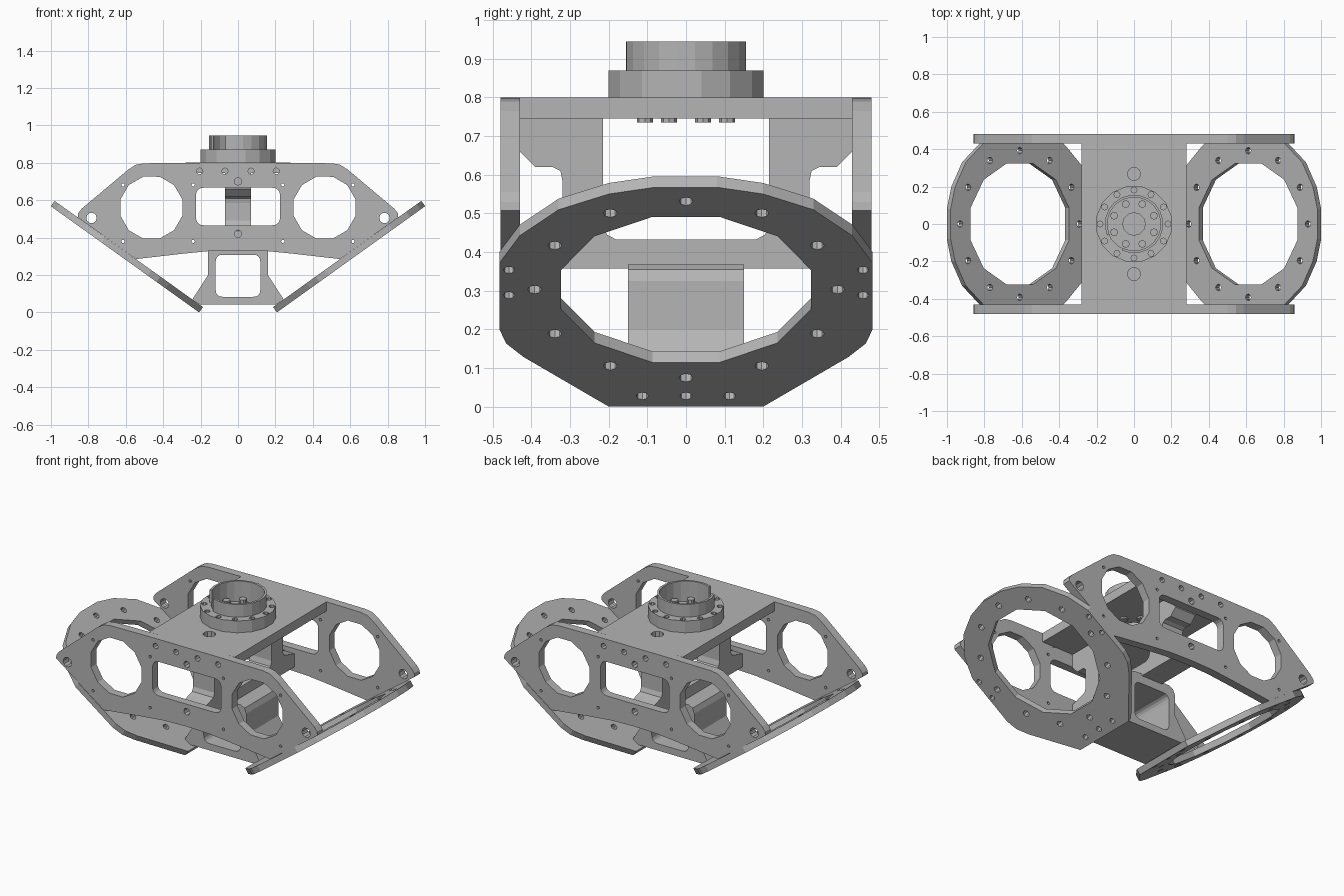
import bpy, bmesh, math
from mathutils import Vector, Matrix

cube = bpy.data.objects.get("Cube")
if cube:
    bpy.data.objects.remove(cube)

GREY = (0.46, 0.46, 0.46, 1)
metal = bpy.data.materials.new("machined_grey")
metal.use_nodes = True
metal.diffuse_color = GREY
metal.node_tree.nodes["Principled BSDF"].inputs["Base Color"].default_value = GREY

X, Y, Z = Vector((1, 0, 0)), Vector((0, 1, 0)), Vector((0, 0, 1))


def frame(a, b, origin):
    """Matrix placing a flat profile on the plane spanned by a and b."""
    m = Matrix((a, b, a.cross(b))).transposed().to_4x4()
    m.translation = origin
    return m


def circle(cx, cy, r, n=8, start=0.0):
    return [(cx + r * math.cos(start + math.tau * i / n),
             cy + r * math.sin(start + math.tau * i / n)) for i in range(n)]


def fillet(points, radius, steps=4):
    """Round every corner of a closed outline."""
    out = []
    for i, p in enumerate(points):
        p = Vector(p)
        ends = []
        for q in (points[i - 1], points[(i + 1) % len(points)]):
            d = Vector(q) - p
            ends.append(p + d.normalized() * min(radius, d.length * 0.45))
        for k in range(steps + 1):
            t = k / steps
            out.append(tuple(ends[0] * (1 - t) ** 2 + p * 2 * t * (1 - t) + ends[1] * t * t))
    return out


def box_outline(x0, x1, y0, y1):
    return [(x0, y0), (x1, y0), (x1, y1), (x0, y1)]


def mirrored(half):
    """Close an outline from its right half, listed top to bottom."""
    return half + [(-x, y) for x, y in reversed(half) if x > 0]


def plate(name, outline, holes, thickness, matrix):
    """Flat plate with holes, extruded evenly about its own plane."""
    curve = bpy.data.curves.new(name, 'CURVE')
    curve.dimensions = '2D'
    curve.fill_mode = 'BOTH'
    curve.extrude = thickness / 2
    for loop in [outline] + holes:
        spline = curve.splines.new('POLY')
        spline.points.add(len(loop) - 1)
        for point, (x, y) in zip(spline.points, loop):
            point.co = (x, y, 0, 1)
        spline.use_cyclic_u = True
    temp = bpy.data.objects.new(name + "_profile", curve)
    bpy.context.collection.objects.link(temp)
    graph = bpy.context.evaluated_depsgraph_get()
    mesh = bpy.data.meshes.new_from_object(temp.evaluated_get(graph))
    bpy.data.objects.remove(temp)
    bm = bmesh.new()
    bm.from_mesh(mesh)
    bmesh.ops.remove_doubles(bm, verts=bm.verts, dist=0.0002)
    bmesh.ops.recalc_face_normals(bm, faces=bm.faces)
    for face in bm.faces:
        face.smooth = False
    bm.to_mesh(mesh)
    bm.free()
    mesh.materials.clear()
    mesh.materials.append(metal)
    obj = bpy.data.objects.new(name, mesh)
    obj.matrix_world = matrix
    bpy.context.collection.objects.link(obj)
    return obj


# Side plates with two round ports, a central window and bolt holes
side_outline = mirrored([(0.20, 0.80), (0.50, 0.797), (0.545, 0.79), (0.585, 0.765),
                         (0.835, 0.555), (0.855, 0.53), (0.857, 0.508),
                         (0.545, 0.285), (0.30, 0.313), (0.15, 0.328), (0, 0.332)])
side_holes = [fillet(box_outline(-0.225, 0.225, 0.465, 0.667), 0.045),
              circle(0, 0.7, 0.02), circle(0, 0.42, 0.02)]
for s in (-1, 1):
    side_holes += [circle(s * 0.463, 0.56, 0.171, 12, 0.26), circle(s * 0.783, 0.505, 0.028, 10)]
    side_holes += [circle(s * x, 0.755, 0.017) for x in (0.07, 0.205)]
    side_holes += [circle(s * x, z, 0.009, 6) for x, z in
                   ((0.24, 0.38), (0.24, 0.682), (0.615, 0.38), (0.615, 0.682))]
for label, s in (("front", -1), ("back", 1)):
    plate(label + "_side_plate", side_outline, side_holes, 0.05, frame(X, Z, Y * s * 0.455))

# Sloping mounting rings on the left and right
ring_outline = mirrored([(0.08, 0.975), (0.20, 0.945), (0.33, 0.875), (0.43, 0.76), (0.482, 0.64),
                         (0.482, 0.34), (0.465, 0.28), (0.42, 0.22), (0.20, 0)])
ring_mid = 0.52
ring_holes = [circle(0, ring_mid, 0.335, 12, math.pi / 12)]
ring_holes += [circle(x, y, 0.018) for x, y in circle(0, ring_mid, 0.392, 12)]
ring_holes += [circle(x, 0.047, 0.016) for x in (-0.113, 0, 0.113)]
ring_holes += [circle(s * 0.458, u, 0.015) for s in (-1, 1) for u in (0.495, 0.607)]
tilt = math.radians(35.6)
for label, s in (("left", 1), ("right", -1)):
    slope = Vector((s * math.cos(tilt), 0, math.sin(tilt)))
    inward = Vector((-s * math.sin(tilt), 0, math.cos(tilt)))
    plate(label + "_mounting_ring", ring_outline, ring_holes, 0.035,
          frame(Y, slope, X * s * 0.208 + inward * 0.0175))

# Top deck bridging the side plates
plate("top_deck", box_outline(-0.28, 0.28, -0.431, 0.431),
      [circle(0, 0, 0.06, 12), circle(0, 0.268, 0.035, 10), circle(0, -0.268, 0.035, 10)],
      0.055, frame(X, Y, Z * 0.7725))

# Inner yoke: legs, arms and a lower crossbar
yoke_half = [(0.215, 0.745), (0.43, 0.745), (0.43, 0.66), (0.39, 0.62), (0.345, 0.62),
             (0.325, 0.61), (0.32, 0.585), (0.32, 0.49), (0.33, 0.465), (0.36, 0.455),
             (0.43, 0.435), (0.43, 0.357)]
inner_half = [(0.215, 0.745), (0.215, 0.475), (0.205, 0.445), (0.18, 0.432)]
yoke_outline = (yoke_half + [(-y, z) for y, z in reversed(yoke_half)]
                + [(-y, z) for y, z in inner_half[1:]] + inner_half[:0:-1])
# Split crossbar leaves the central passage open
plate("inner_yoke", yoke_outline, [], 0.14, frame(Y, Z, Vector((0, 0, 0))))

# Lower tunnel bracket between the rings
bracket_outline = mirrored([(0.12, 0.368), (0.148, 0.355), (0.16, 0.325), (0.16, 0.20),
                            (0.245, 0.068), (0.205, 0.043)])
plate("lower_bracket", bracket_outline,
      [fillet(box_outline(-0.12, 0.12, 0.083, 0.308), 0.04)], 0.30,
      frame(X, Z, Vector((0, 0, 0))))

# Hub: bolted flange, floor, open collar and pins
flange_holes = [circle(0, 0, 0.145, 20)]
flange_holes += [circle(x, y, 0.016) for x, y in circle(0, 0, 0.182, 12)]
plate("hub_flange", circle(0, 0, 0.205, 16, math.pi / 16), flange_holes, 0.07,
      frame(X, Y, Z * 0.835))
plate("hub_floor", circle(0, 0, 0.147, 20), [circle(0, 0, 0.06, 12)], 0.025,
      frame(X, Y, Z * 0.8125))
gap_end, sweep, steps = math.radians(245), math.radians(318), 18
angles = [gap_end + sweep * i / steps for i in range(steps + 1)]
collar = ([(0.156 * math.cos(a), 0.156 * math.sin(a)) for a in angles]
          + [(0.143 * math.cos(a), 0.143 * math.sin(a)) for a in reversed(angles)])
plate("hub_collar", collar, [], 0.125, frame(X, Y, Z * 0.8825))
for i, (x, y) in enumerate(circle(0, 0, 0.115, 8, math.pi / 8)):
    plate("hub_pin_%d" % (i + 1), circle(x, y, 0.021), [], 0.12, frame(X, Y, Z * 0.795))
